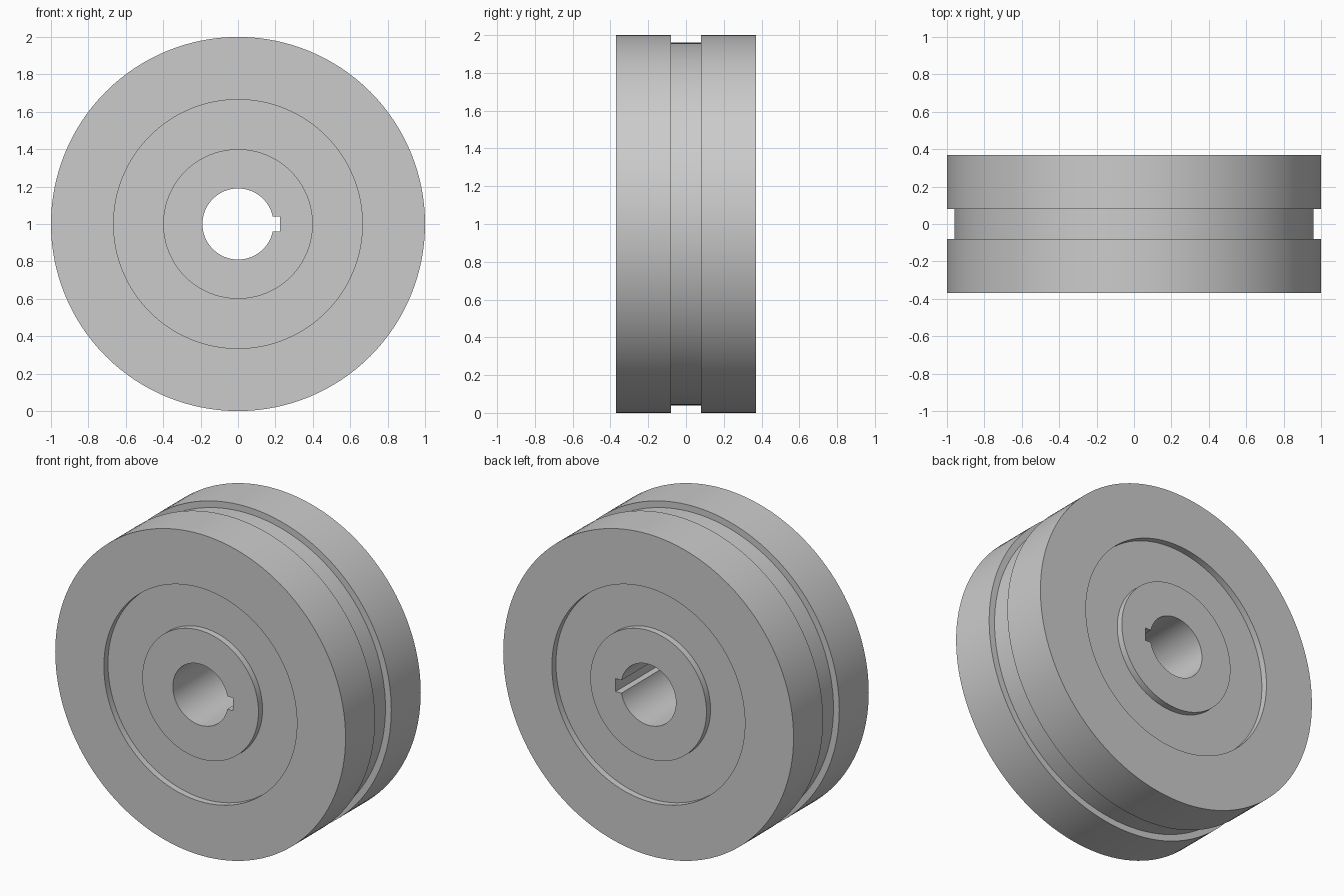
import bpy, bmesh, math
from mathutils import Vector

cube = bpy.data.objects.get("Cube")
if cube:
    bpy.data.objects.remove(cube, do_unlink=True)

HALF, GROOVE, RECESS = 0.37, 0.08, 0.33
R_RIM, R_GROOVE, R_RECESS, R_HUB, R_BORE = 1.0, 0.96, 0.665, 0.4, 0.19
AXIS = Vector((0, 0, 1))

steel = bpy.data.materials.new("steel_grey")
steel.use_nodes = True
GREY = (0.6, 0.6, 0.6, 1)
steel.diffuse_color = GREY
steel.node_tree.nodes["Principled BSDF"].inputs["Base Color"].default_value = GREY

# Half cross-section (radius, y) from bore to groove, mirrored for the other side
half = [(R_BORE, HALF), (R_HUB, HALF), (R_HUB, RECESS), (R_RECESS, RECESS),
        (R_RECESS, HALF), (R_RIM, HALF), (R_RIM, GROOVE), (R_GROOVE, GROOVE)]
profile = half + [(r, -y) for r, y in reversed(half)]

# Wheel body: closed profile spun about the axle
bm = bmesh.new()
verts = [bm.verts.new((r, y, AXIS.z)) for r, y in profile]
edges = [bm.edges.new((v, verts[i - 1])) for i, v in enumerate(verts)]
bmesh.ops.spin(bm, geom=verts + edges, cent=AXIS, axis=(0, 1, 0),
               angle=math.tau, steps=128, use_merge=True)
bmesh.ops.remove_doubles(bm, verts=bm.verts, dist=0.0001)
bmesh.ops.recalc_face_normals(bm, faces=bm.faces)
mesh = bpy.data.meshes.new("wheel_body")
bm.to_mesh(mesh)
bm.free()
mesh.materials.append(steel)
wheel = bpy.data.objects.new("wheel_body", mesh)
bpy.context.collection.objects.link(wheel)

# Keyway slot cut through the bore
bpy.ops.mesh.primitive_cube_add(size=1, location=(0.165, 0, 1))
cutter = bpy.context.object
cutter.name = "keyway_cutter"
cutter.scale = (0.12, 1, 0.08)
cutter.data.materials.append(steel)
cutter.hide_render = True

cut = wheel.modifiers.new("keyway", 'BOOLEAN')
cut.operation = 'DIFFERENCE'
cut.solver = 'EXACT'
cut.object = cutter

bpy.ops.object.select_all(action='DESELECT')
wheel.select_set(True)
bpy.context.view_layer.objects.active = wheel
bpy.ops.object.modifier_apply(modifier=cut.name)
bpy.data.objects.remove(cutter, do_unlink=True)
bpy.ops.object.shade_smooth_by_angle(angle=math.radians(30))
